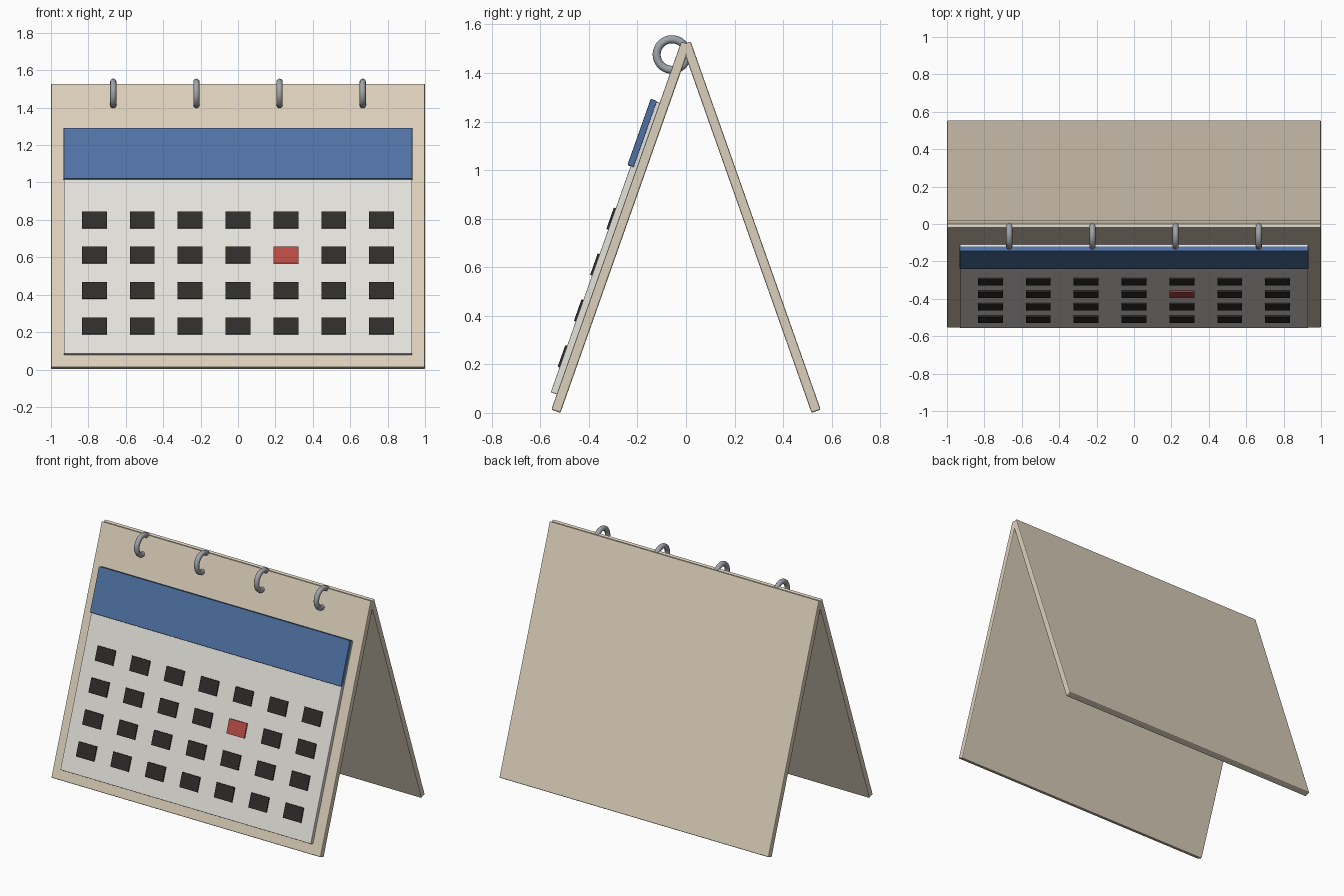
import bpy, math
from mathutils import Matrix

if "Cube" in bpy.data.objects:
    bpy.data.objects.remove(bpy.data.objects["Cube"])

TILT = math.radians(19.45)
LENGTH, THICK = 1.608, 0.04
FOOT_Y, FOOT_Z = -0.536, 0.0067
# frame of the front board: x across, z up the slope, -y outward
FRONT = Matrix.Translation((0, FOOT_Y, FOOT_Z)) @ Matrix.Rotation(-TILT, 4, 'X')
BACK = Matrix.Rotation(math.pi, 4, 'Z') @ FRONT


def material(name, rgb):
    m = bpy.data.materials.new(name)
    m.diffuse_color = (*rgb, 1)
    m.use_nodes = True
    m.node_tree.nodes["Principled BSDF"].inputs["Base Color"].default_value = m.diffuse_color
    return m


TAN = material("card_tan", (0.72, 0.63, 0.50))
PAPER = material("paper", (0.78, 0.76, 0.71))
BLUE = material("header_blue", (0.08, 0.17, 0.37))
DARK = material("cell_dark", (0.028, 0.026, 0.023))
RED = material("cell_red", (0.48, 0.07, 0.06))
METAL = material("ring_metal", (0.35, 0.37, 0.40))


def slab(name, frame, x, w, s0, s1, n0, n1, mat, bevel=0.0):
    """Box on a board: s = distance up the slope, n = distance outward."""
    bpy.ops.mesh.primitive_cube_add(size=1)
    o = bpy.context.object
    o.name = name
    o.data.transform(Matrix.Diagonal((w, n1 - n0, s1 - s0, 1)))
    o.matrix_world = frame @ Matrix.Translation((x, -(n0 + n1) / 2, (s0 + s1) / 2))
    o.data.materials.append(mat)
    if bevel:
        b = o.modifiers.new("edge", 'BEVEL')
        b.width, b.segments = bevel, 2
    return o


# folded stand
for name, frame in (("front_board", FRONT), ("back_board", BACK)):
    slab(name, frame, 0, 2, 0, LENGTH, -THICK / 2, THICK / 2, TAN, 0.006)

# page and header band
slab("page", FRONT, 0, 1.86, 0.067, 1.34, 0.018, 0.046, PAPER, 0.003)
slab("header", FRONT, 0, 1.866, 1.054, 1.344, 0.032, 0.060, BLUE, 0.005)

# day cells, one highlighted
for row in range(4):
    s = 0.824 - row * 0.2005
    for col in range(7):
        marked = (row, col) == (1, 4)
        slab("marked_day" if marked else f"day_{row}_{col}", FRONT,
             (col - 3) * 0.256, 0.133, s - 0.047, s + 0.047,
             0.042, 0.054, RED if marked else DARK)

# binding rings
for i in range(4):
    bpy.ops.mesh.primitive_torus_add(
        location=((i - 1.5) * 0.4445, -0.058, 1.476), rotation=(0, math.pi / 2, 0),
        major_radius=0.063, minor_radius=0.0165,
        major_segments=32, minor_segments=12)
    ring = bpy.context.object
    ring.name = f"binding_ring_{i + 1}"
    ring.data.materials.append(METAL)
    bpy.ops.object.shade_smooth()
